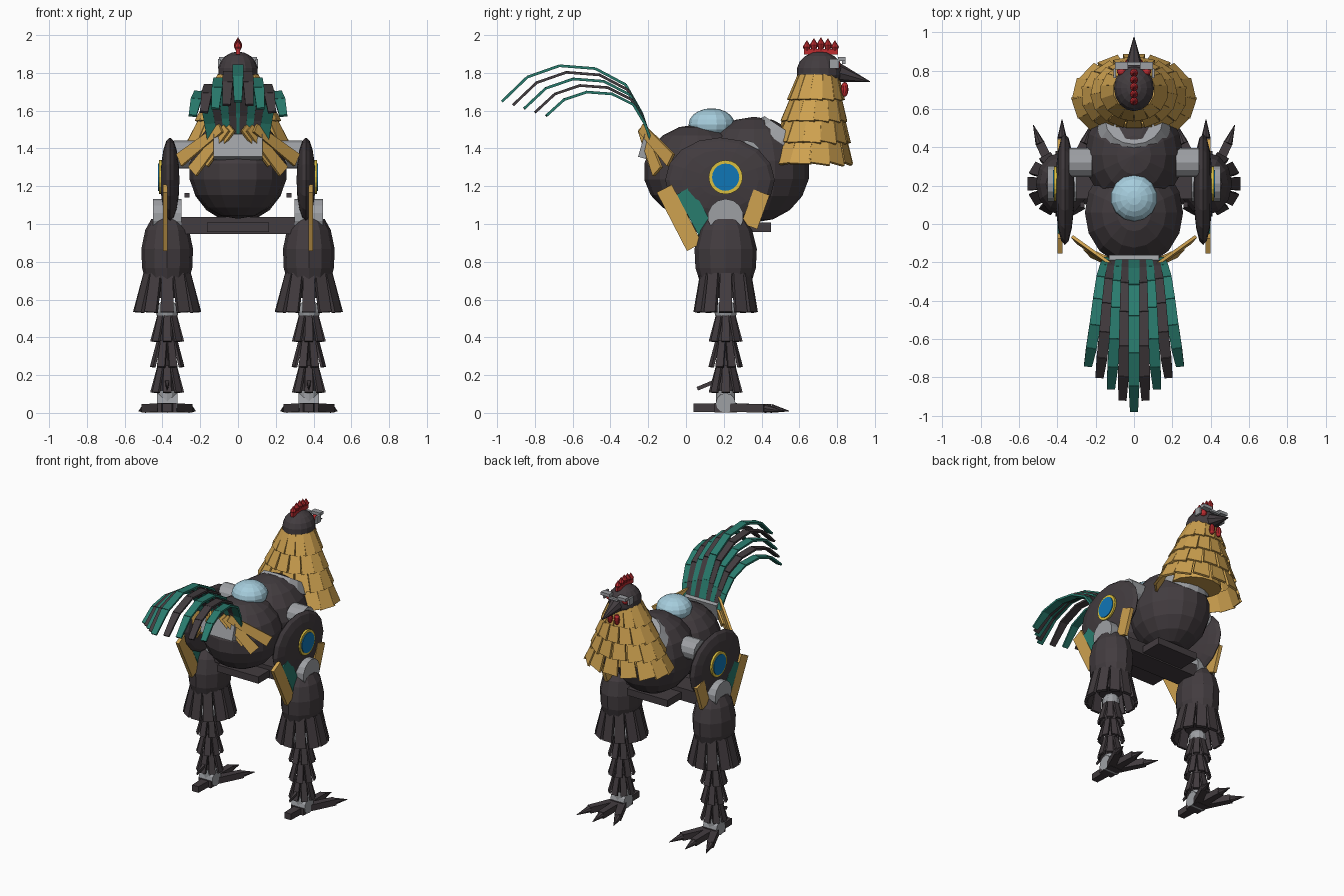
import bpy, bmesh
from math import sin, cos, pi
from mathutils import Vector, Matrix

cube = bpy.data.objects.get("Cube")
if cube:
    bpy.data.objects.remove(cube)


def material(name, r, g, b):
    m = bpy.data.materials.new(name)
    m.use_nodes = True
    m.diffuse_color = (r, g, b, 1)
    m.node_tree.nodes["Principled BSDF"].inputs["Base Color"].default_value = (r, g, b, 1)
    return m


DARK = material("charcoal", .055, .045, .05)
GOLD = material("gold", .62, .36, .08)
TEAL = material("teal", .022, .2, .155)
GREY = material("steel grey", .34, .35, .37)
GLASS = material("pale blue", .38, .61, .72)
BLUE = material("blue", .005, .18, .47)
YELLOW = material("yellow", .7, .52, .05)
RED = material("red", .52, .025, .03)


def finish(name, bm, mat):
    bmesh.ops.recalc_face_normals(bm, faces=bm.faces)
    me = bpy.data.meshes.new(name)
    bm.to_mesh(me)
    bm.free()
    me.materials.append(mat)
    ob = bpy.data.objects.new(name, me)
    bpy.context.collection.objects.link(ob)
    return ob


def ball(name, mat, loc, scale, seg=16, rings=9, axis="Z"):
    bm = bmesh.new()
    bmesh.ops.create_uvsphere(bm, u_segments=seg, v_segments=rings, radius=1)
    if axis == "X":
        bm.transform(Matrix.Rotation(pi / 2, 4, "Y"))
    bm.transform(Matrix.Translation(loc) @ Matrix.Diagonal((*scale, 1)))
    return finish(name, bm, mat)


def add_cone(bm, a, b, r1, r2, seg=12):
    a, b = Vector(a), Vector(b)
    turn = (b - a).to_track_quat("Z", "Y").to_matrix().to_4x4()
    bmesh.ops.create_cone(bm, cap_ends=True, segments=seg, radius1=r1, radius2=r2,
                          depth=(b - a).length,
                          matrix=Matrix.Translation((a + b) / 2) @ turn)


def cone(name, mat, a, b, r1, r2, seg=12):
    bm = bmesh.new()
    add_cone(bm, a, b, r1, r2, seg)
    return finish(name, bm, mat)


def add_plank(bm, a, b, across, w1, w2, thick):
    """Tapered plank from a to b, its width running along 'across'."""
    a, b = Vector(a), Vector(b)
    d = (b - a).normalized()
    across = Vector(across)
    across = (across - d * across.dot(d)).normalized()
    up = across.cross(d) * thick / 2
    ends = []
    for p, w in ((a, w1), (b, w2)):
        s = across * w / 2
        ends.append([bm.verts.new(v) for v in (p - s - up, p + s - up, p + s + up, p - s + up)])
    for i in range(4):
        j = (i + 1) % 4
        bm.faces.new((ends[0][i], ends[0][j], ends[1][j], ends[1][i]))
    bm.faces.new(ends[0])
    bm.faces.new(ends[1])


def plank(name, mat, *args):
    bm = bmesh.new()
    add_plank(bm, *args)
    return finish(name, bm, mat)


def box(name, mat, loc, size):
    x, y, z = loc
    h = size[1] / 2
    return plank(name, mat, (x, y - h, z), (x, y + h, z), (1, 0, 0), size[0], size[0], size[2])


def add_ring(bm, top, bottom, rt, rb, n, w1, w2, thick, offset=0):
    """Ring of planks flaring from an upper ellipse to a lower one."""
    for i in range(n):
        t = 2 * pi * (i + offset) / n
        c, s = cos(t), sin(t)
        add_plank(bm, Vector(top) + Vector((rt[0] * c, rt[1] * s, 0)),
                  Vector(bottom) + Vector((rb[0] * c, rb[1] * s, 0)),
                  (-rb[0] * s, rb[1] * c, 0), w1, w2, thick)


def lathe(name, mat, centre, profile, ratio, seg=12):
    bm = bmesh.new()
    loops = [[bm.verts.new((centre[0] + r * ratio * cos(2 * pi * i / seg),
                            centre[1] + r * sin(2 * pi * i / seg), z)) for i in range(seg)]
             for r, z in profile]
    for lo, hi in zip(loops, loops[1:]):
        for i in range(seg):
            j = (i + 1) % seg
            bm.faces.new((lo[i], lo[j], hi[j], hi[i]))
    bm.faces.new(loops[0])
    bm.faces.new(loops[-1])
    return finish(name, bm, mat)


# Body and back dome
ball("rear_body", DARK, (0, .06, 1.29), (.26, .285, .25))
ball("breast", DARK, (0, .36, 1.3), (.26, .295, .28))
ball("back_dome", GLASS, (0, .136, 1.54), (.122, .122, .085), 14, 10)
cone("breast_collar", GREY, (0, .5, 1.44), (0, .54, 1.5), .19, .15, 16)
box("hip_plate", DARK, (0, .225, .995), (.33, .45, .05))
box("hip_beam", DARK, (0, .21, 1.005), (.62, .16, .09))

# Neck with shingled feather tiers
cone("neck_core", GOLD, (0, .64, 1.38), (0, .7, 1.8), .17, .09, 14)
bm = bmesh.new()
TIERS = 4
for k in range(TIERS):
    t0, t1 = k / TIERS, (k + 1.15) / (TIERS + .15)
    ring = lambda t, g: (.1 + .2 * t + g, .1 + .11 * t + g)
    spot = lambda t: (0, .7 - .045 * t, 1.8 - .47 * t)
    add_ring(bm, spot(t0), spot(t1), ring(t0, 0), ring(t1, .012), 14,
             .05 + .055 * t0, .052 + .064 * t1, .016, k * .5)
finish("neck_feathers", bm, GOLD)

# Head, beak, comb, wattles and goggles
ball("head", DARK, (0, .708, 1.82), (.106, .122, .105))
cone("beak", DARK, (0, .8, 1.815), (0, .975, 1.765), .052, .002, 8)
box("comb_base", RED, (0, .715, 1.925), (.02, .18, .03))
bm = bmesh.new()
for i in range(5):
    y = .64 + i * .037
    z = 1.985 + .015 * sin(pi * i / 4)
    add_cone(bm, (0, y, 1.925), (0, y, z - .035), .009, .022, 8)
    add_cone(bm, (0, y, z - .035), (0, y, z), .022, .001, 8)
finish("comb_points", bm, RED)
for side, label in ((-1, "right"), (1, "left")):
    ball(label + "_wattle", RED, (side * .028, .84, 1.725), (.02, .02, .04), 10, 6)
    ball(label + "_eye", RED, (side * .065, .795, 1.855), (.024, .024, .024), 10, 6)
    box(label + "_brow", GREY, (side * .065, .825, 1.885), (.07, .04, .022))
    box(label + "_goggle_strap", GREY, (side * .1, .785, 1.86), (.014, .05, .05))
box("goggle_bridge", GREY, (0, .835, 1.868), (.07, .02, .015))

# Tail mount and arched tail feathers
plank("tail_mount", GREY, (0, -.225, 1.36), (0, -.19, 1.48), (1, 0, 0), .26, .26, .06)
arch = [(-.18, 1.44), (-.235, 1.6), (-.32, 1.75), (-.48, 1.835),
        (-.67, 1.85), (-.84, 1.79), (-.975, 1.66)]
for k in range(-4, 5):
    n = abs(k)
    path = []
    for i, (y, z) in enumerate(arch):
        path.append(Vector((k * (.033 + .0045 * i), -.18 + (y + .18) * (1 - .074 * n),
                            1.44 + (z - 1.44) * (1 - .085 * n))))
    bm = bmesh.new()
    for i in range(6):
        add_plank(bm, path[i], path[i + 1], (1, 0, 0), .056, .056 if i < 5 else .042, .014)
    finish("tail_feather", bm, DARK if n % 2 else TEAL)

for side, label in ((-1, "right"), (1, "left")):
    def P(x, y, z):
        return (side * x, y, z)

    # Saddle feathers
    bm = bmesh.new()
    for x0, x1, y1, z1 in ((.03, .18, -.17, 1.34), (.06, .24, -.15, 1.29), (.09, .31, -.08, 1.35)):
        add_plank(bm, P(x0, -.235, 1.52), P(x1, y1, z1), P(.5, .5, .5), .05, .075, .016)
    finish(label + "_saddle_feathers", bm, GOLD)

    # Wing shield, badge, joint and feathers
    ball(label + "_wing", DARK, P(.36, .18, 1.245), (.05, .29, .225), 16, 8, "X")
    cone(label + "_badge_ring", YELLOW, P(.39, .21, 1.26), P(.418, .21, 1.26), .09, .09, 20)
    cone(label + "_badge", BLUE, P(.39, .21, 1.26), P(.423, .21, 1.26), .072, .072, 20)
    cone(label + "_wing_joint", GREY, P(.22, .32, 1.38), P(.34, .32, 1.38), .075, .075)
    for tag, mat, y0, z0, y1, z1 in (("rear", GOLD, -.115, 1.2, .045, .89),
                                    ("middle", TEAL, -.01, 1.19, .13, .93),
                                    ("front", GOLD, .4, 1.18, .335, 1.0)):
        plank(label + "_wing_feather_" + tag, mat, P(.385, y0, z0), P(.385, y1, z1),
              (0, 1, .5), .09, .09, .026)
    box(label + "_side_bolt", DARK, P(.27, .1, 1.165), (.025, .03, .025))

    # Leg
    leg = P(.375, .21, 0)
    cone(label + "_hip", GREY, P(.3, .21, 1.05), P(.45, .21, 1.05), .095, .095, 14)
    lathe(label + "_thigh", DARK, leg, [(.09, .62), (.135, .7), (.16, .78), (.165, .88),
                                      (.14, .98), (.1, 1.04)], .83)
    bm = bmesh.new()
    add_ring(bm, P(.375, .21, .75), P(.375, .21, .545), (.115, .125), (.17, .16), 12, .06, .07, .022)
    finish(label + "_thigh_feathers", bm, DARK)
    ball(label + "_knee", GREY, P(.375, .21, .55), (.06, .06, .06), 12, 8)
    cone(label + "_shin", DARK, P(.375, .21, .1), P(.375, .21, .55), .04, .045, 10)
    bm = bmesh.new()
    for k in range(3):
        z = .53 - k * .135
        add_ring(bm, P(.375, .21, z), P(.375, .21, z - .14), (.045, .045), (.083, .083),
                 8, .035, .045, .014, k * .5)
    finish(label + "_shin_feathers", bm, DARK)
    plank(label + "_spur", DARK, P(.375, .18, .19), P(.375, .06, .14), (1, 0, 0), .03, .004, .02)

    # Foot
    cone(label + "_ankle", GREY, P(.32, .21, .065), P(.43, .21, .065), .052, .052)
    cone(label + "_ankle_cuff", GREY, P(.375, .21, .07), P(.375, .21, .13), .05, .05)
    bm = bmesh.new()
    add_plank(bm, P(.375, .16, .04), P(.375, .04, .04), (1, 0, 0), .06, .05, .045)
    add_plank(bm, P(.375, .15, .04), P(.375, .27, .04), (1, 0, 0), .1, .1, .05)
    for dx, y in ((-.115, .42), (0, .45), (.115, .42)):
        knuckle, tip = Vector(P(.375 + dx, y, .036)), P(.375 + dx * 1.3, y + .095, .022)
        add_plank(bm, P(.375 + dx * .2, .23, .04), knuckle, (1, 0, 0), .055, .045, .045)
        add_cone(bm, knuckle, tip, .024, .002, 8)
    finish(label + "_toes", bm, DARK)

# Stand the model on the ground
low = min(v.co.z for ob in bpy.data.objects if ob.type == "MESH" for v in ob.data.vertices)
for ob in bpy.data.objects:
    if ob.type == "MESH":
        ob.location.z -= low
